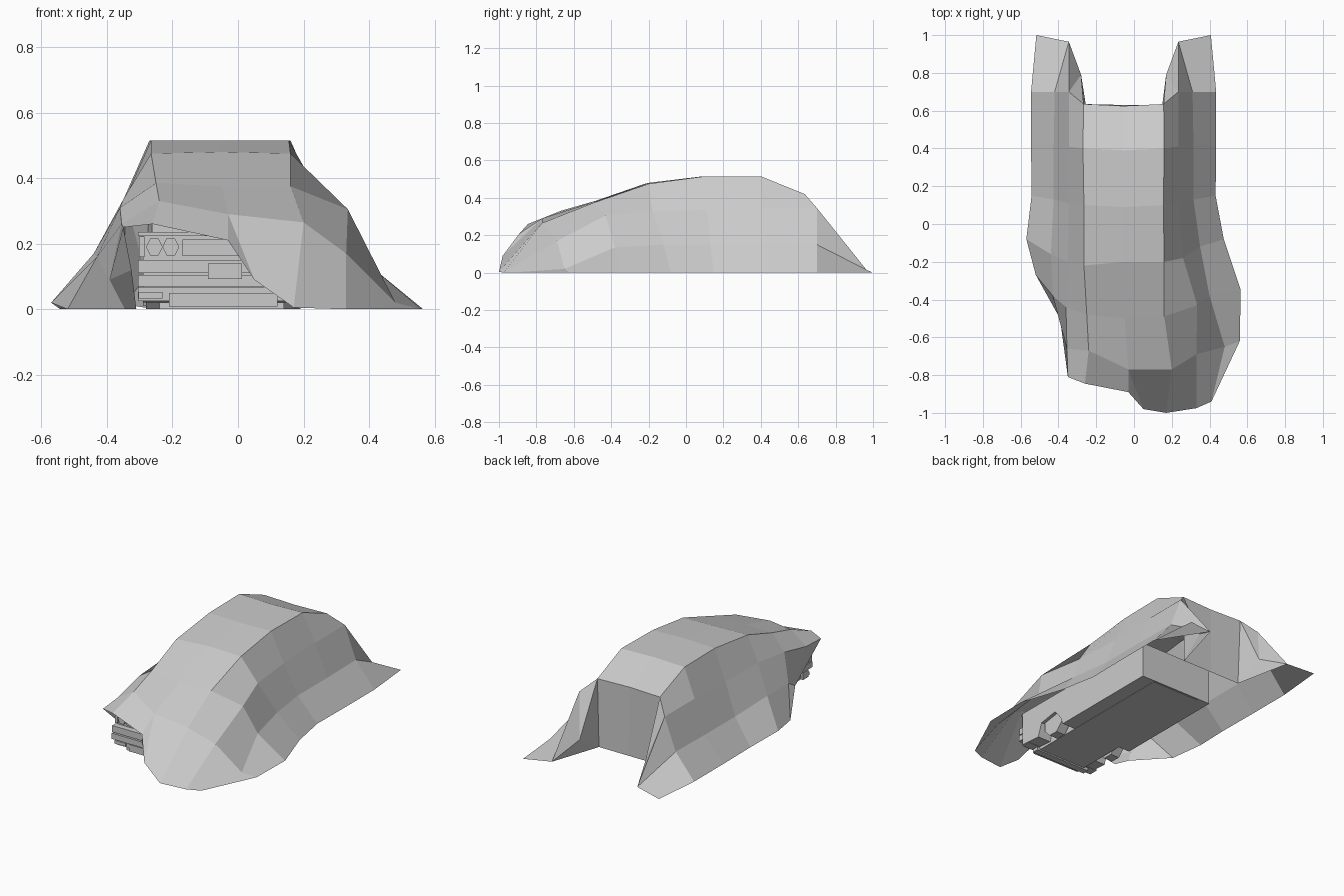
import bpy, bmesh, math

if "Cube" in bpy.data.objects:
    bpy.data.objects.remove(bpy.data.objects["Cube"])

CX = -0.05  # centre line of the covered car


def mesh_object(name, verts, faces):
    bm = bmesh.new()
    vs = [bm.verts.new(v) for v in verts]
    for f in faces:
        bm.faces.new([vs[i] for i in f])
    bmesh.ops.recalc_face_normals(bm, faces=bm.faces)
    me = bpy.data.meshes.new(name)
    bm.to_mesh(me)
    bm.free()
    ob = bpy.data.objects.new(name, me)
    bpy.context.collection.objects.link(ob)
    return ob


def box(name, x, y, z):
    v = [(a, b, c) for a in x for b in y for c in z]
    f = [(0, 1, 3, 2), (4, 6, 7, 5), (0, 4, 5, 1), (2, 3, 7, 6), (0, 2, 6, 4), (1, 5, 7, 3)]
    return mesh_object(name, v, f)


def prism(name, profile, x0, x1):
    """Side profile (y, z) extruded along x."""
    n = len(profile)
    v = [(x, y, z) for x in (x0, x1) for y, z in profile]
    f = [tuple(range(n)), tuple(range(n, 2 * n))]
    f += [(i, (i + 1) % n, n + (i + 1) % n, n + i) for i in range(n)]
    return mesh_object(name, v, f)


def mirrored(half):
    """Complete a half cross-section (width, y, z), hem to roof edge."""
    c = -0.055
    y, z = half[-1][1:]
    return ([(c - w, a, b) for w, a, b in half] + [(c, y - 0.01, z)]
            + [(c + w, a, b) for w, a, b in reversed(half)])


# Draped cover: cross-sections from rear to front, nine points each
rows = [
    mirrored([(.49, .70, 0), (.365, .70, .15), (.29, .70, .345), (.212, .635, .42)]),
    mirrored([(.49, .42, 0), (.37, .42, .15), (.29, .41, .345), (.215, .40, .515)]),
    mirrored([(.487, .15, 0), (.37, .13, .15), (.29, .11, .335), (.21, .10, .515)]),
    [(-.57, -.08, .02), (-.44, -.16, .17), (-.35, -.20, .335), (-.265, -.22, .475), (-.05, -.20, .48),
     (.16, -.20, .475), (.26, -.18, .33), (.35, -.12, .15), (.475, -.08, 0)],
    [(-.52, -.27, 0), (-.43, -.38, .16), (-.36, -.44, .31), (-.25, -.48, .385), (-.05, -.50, .375),
     (.16, -.49, .375), (.335, -.43, .305), (.40, -.38, .135), (.565, -.35, 0)],
    [(-.345, -.46, 0), (-.392, -.50, .09), (-.355, -.66, .26), (-.24, -.67, .33), (-.03, -.77, .29),
     (.20, -.77, .265), (.33, -.69, .17), (.48, -.65, .02), (.56, -.62, 0)],
    [(-.31, -.54, 0), (-.325, -.68, .12), (-.35, -.81, .25), (-.26, -.845, .26), (-.03, -.89, .21),
     (.17, -1.0, .005), (.33, -.975, 0), (.41, -.94, 0), (.485, -.78, 0)],
]
verts = [p for r in rows for p in r]
faces = []
last = len(rows) - 2
for r in range(len(rows) - 1):
    for c in range(8):
        a, b = r * 9 + c, (r + 1) * 9 + c
        if (r, c) != (last, 4):
            faces.append((a, a + 1, b + 1, b))
# Folded hem point at the uncovered front corner
e = len(verts)
verts.append((.05, -.98, .09))
a, b = last * 9 + 4, (last + 1) * 9 + 4
faces += [(a, b, e), (a, e, b + 1, a + 1)]
# Hanging rear panel
p = len(verts)
verts += [(-.255, .63, 0), (-.05, .63, 0), (.15, .63, 0)]
faces += [(3, 4, p + 1, p), (4, 5, p + 2, p + 1)]
# Spread rear flaps on both sides
for hem, mid, upper, roof, foot, s in ((0, 1, 2, 3, p, -1), (8, 7, 6, 5, p + 2, 1)):
    t = len(verts)
    verts += [(-.055 + s * .462, 1.0, 0), (-.055 + s * .29, .965, .015), (-.055 + s * .225, .79, .10)]
    tip, inner, fold = t, t + 1, t + 2
    faces += [(hem, mid, inner, tip), (mid, upper, inner), (upper, fold, inner),
              (upper, roof, fold), (roof, foot, fold), (foot, inner, fold)]
mesh_object("car_cover", verts, faces)

# Car body under the cover, with front wheel arches, and the floor between them
prism("car_body", [(-.75, .03), (-.61, .02), (-.58, .10), (-.46, .12), (-.41, .06), (-.39, .01),
                   (.33, .01), (.33, .23), (-.75, .235)], -.29, .21)
box("car_floor", (-.21, .12), (-.76, .32), (.008, .05))

# Front wheels
for side, x in (("left", -.25), ("right", .16)):
    ring = [(-.5 + .08 * math.cos(i * math.pi / 4 + .39), .075 + .08 * math.sin(i * math.pi / 4 + .39))
            for i in range(8)]
    prism(side + "_wheel", ring, x - .03, x + .03)

# Front end: stacked bumper, valance and trim bars (z low, z high, front y)
for name, z0, z1, y in (("lower_valance", .0, .02, -.74), ("air_dam", .025, .068, -.755),
                        ("bumper_lower", .07, .105, -.79), ("bumper_upper", .11, .15, -.785),
                        ("hood_lip", .223, .236, -.765)):
    w = .19 if name == "lower_valance" else .255
    box(name, (CX - w, CX + w), (y, -.70), (z0, z1))
box("grille", (CX - .12, CX + .12), (-.762, -.74), (.163, .213))
box("number_plate", (CX - .042, CX + .062), (-.80, -.77), (.092, .14))

# Lights on both sides
for side, s in (("left", -1), ("right", 1)):
    for k, off in enumerate((.155, .205)):
        r = .03
        v = [(CX + s * off + r * .85 * math.cos(i * math.pi / 3), y, .19 + r * math.sin(i * math.pi / 3))
             for y in (-.765, -.74) for i in range(6)]
        f = [tuple(range(6)), tuple(range(6, 12))]
        f += [(i, (i + 1) % 6, 6 + (i + 1) % 6, 6 + i) for i in range(6)]
        mesh_object(f"{side}_headlight_{k + 1}", v, f)
    box(side + "_indicator", sorted((CX + s * .235, CX + s * .252)), (-.764, -.74), (.16, .222))
    box(side + "_fog_light", sorted((CX + s * .18, CX + s * .253)), (-.765, -.75), (.032, .052))
